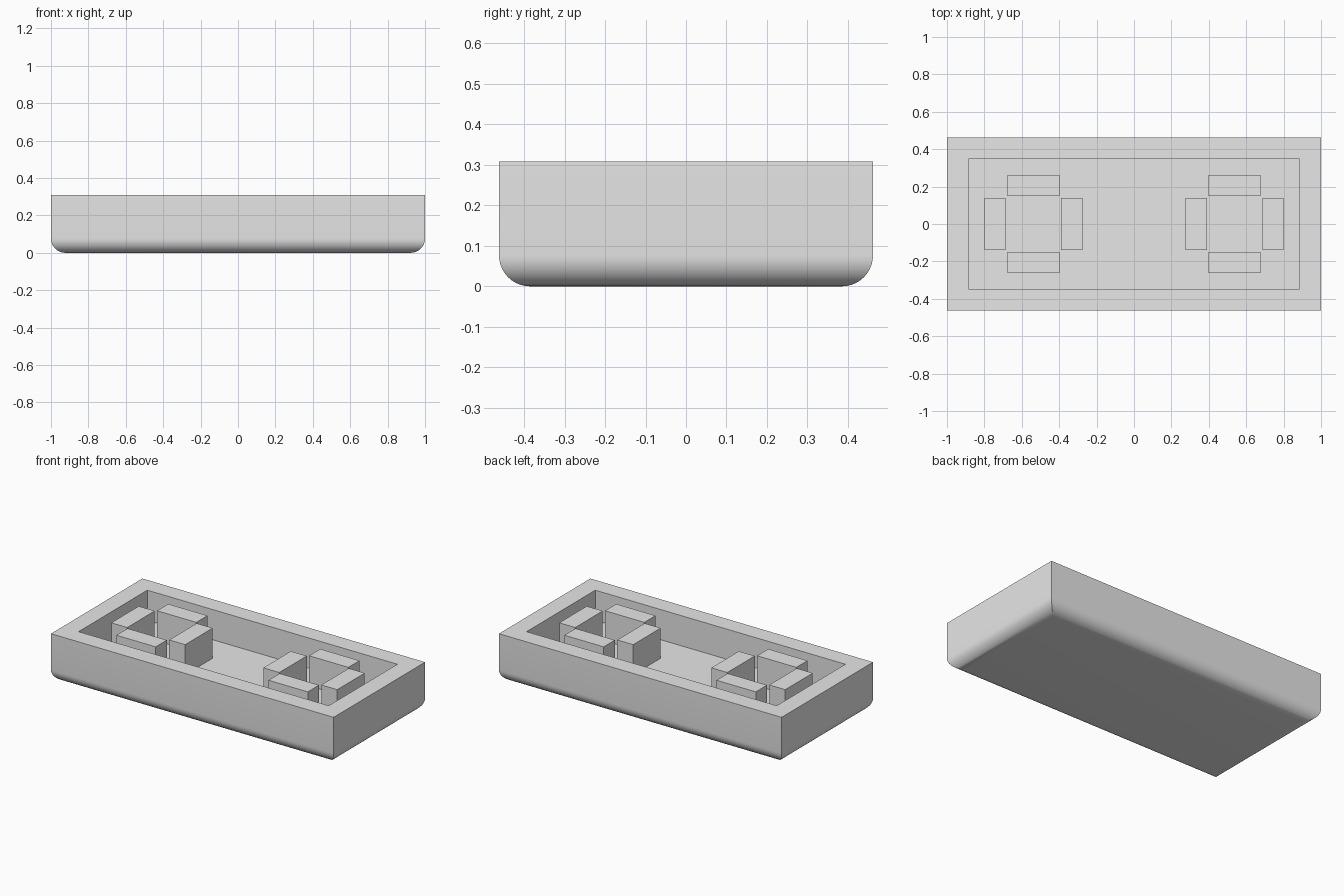
import bpy, bmesh, math
from mathutils import Matrix

cube = bpy.data.objects.get("Cube")
if cube:
    bpy.data.objects.remove(cube, do_unlink=True)

HALF_X, HALF_Y, HEIGHT = 1.0, 0.462, 0.308
WALL, FLOOR, RADIUS, STEPS = 0.115, 0.115, 0.077, 10

grey = bpy.data.materials.new("light grey")
grey.use_nodes = True
grey.diffuse_color = (0.8, 0.8, 0.8, 1)
grey.node_tree.nodes["Principled BSDF"].inputs["Base Color"].default_value = (0.8, 0.8, 0.8, 1)


def finish(bm, name):
    bmesh.ops.recalc_face_normals(bm, faces=bm.faces)
    mesh = bpy.data.meshes.new(name)
    bm.to_mesh(mesh)
    bm.free()
    mesh.materials.append(grey)
    obj = bpy.data.objects.new(name, mesh)
    bpy.context.collection.objects.link(obj)
    return obj


# Tray: rectangular rings follow a rounded foot, outer wall, rim, inner wall and floor
profile = []
for i in range(STEPS + 1):
    a = math.pi / 2 * i / STEPS
    profile.append((RADIUS * (1 - math.sin(a)), RADIUS * (1 - math.cos(a))))
profile += [(0, HEIGHT), (WALL, HEIGHT), (WALL, FLOOR)]

bm = bmesh.new()
rings = []
for inset, z in profile:
    x, y = HALF_X - inset, HALF_Y - inset
    rings.append([bm.verts.new((sx * x, sy * y, z))
                  for sx, sy in ((-1, -1), (1, -1), (1, 1), (-1, 1))])
for low, high in zip(rings, rings[1:]):
    for k in range(4):
        n = (k + 1) % 4
        bm.faces.new((low[k], low[n], high[n], high[k]))
bm.faces.new(rings[0][::-1])
bm.faces.new(rings[-1])
tray = finish(bm, "tray")
bpy.ops.object.select_all(action='DESELECT')
tray.select_set(True)
bpy.context.view_layer.objects.active = tray
bpy.ops.object.shade_smooth_by_angle(angle=math.radians(30))

# Two sockets, each a square of four upright blocks standing on the tray floor
for side, x in (("right", -0.538), ("left", 0.538)):
    for i, place in enumerate(("outer_a", "back", "outer_b", "front")):
        bm = bmesh.new()
        bmesh.ops.create_cube(bm, size=1)
        bmesh.ops.scale(bm, vec=(0.113, 0.278, HEIGHT - FLOOR), verts=bm.verts)
        bmesh.ops.translate(bm, vec=(-0.205, 0, (HEIGHT + FLOOR) / 2), verts=bm.verts)
        bmesh.ops.rotate(bm, matrix=Matrix.Rotation(-i * math.pi / 2, 3, 'Z'), verts=bm.verts)
        bmesh.ops.translate(bm, vec=(x, 0, 0), verts=bm.verts)
        finish(bm, f"{side}_socket_{place}_block")
